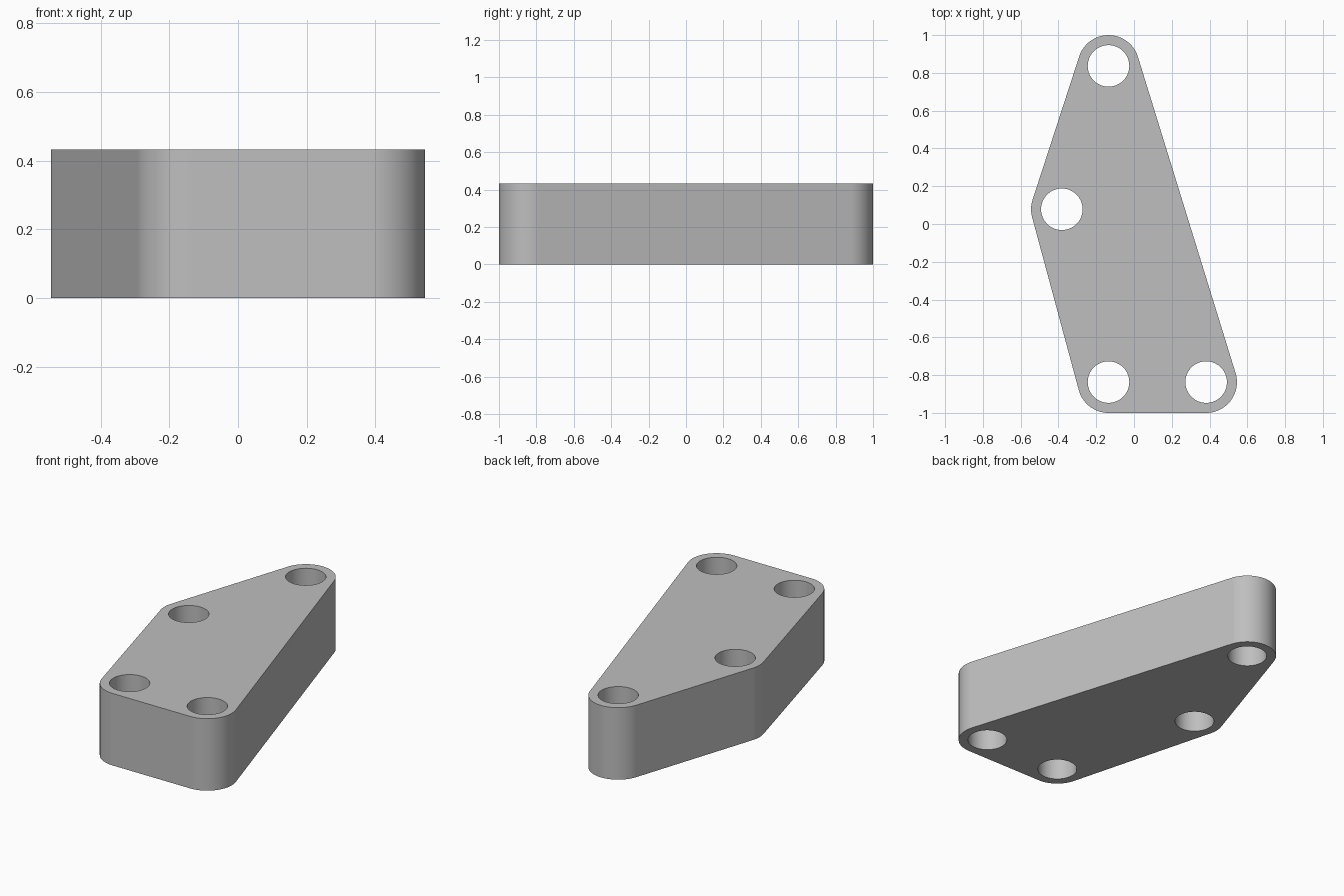
import bpy, bmesh
from math import atan2, cos, sin, pi, radians
from mathutils import Vector

cube = bpy.data.objects.get("Cube")
if cube:
    bpy.data.objects.remove(cube, do_unlink=True)

HEIGHT = 0.433
RIM = 0.163      # rounded corner radius
BORE = 0.11      # hole radius
# Hole centres, counter-clockwise
centres = [Vector(c) for c in ((-0.135, -0.837), (0.382, -0.837),
                               (-0.135, 0.837), (-0.382, 0.078))]


def arc(centre, radius, start, sweep, steps):
    return [centre + radius * Vector((cos(a), sin(a)))
            for a in (start + sweep * i / steps for i in range(steps + 1))]


def add_loop(bm, points):
    verts = [bm.verts.new((p.x, p.y, 0)) for p in points]
    return [bm.edges.new((v, verts[i - 1])) for i, v in enumerate(verts)]


# Outline: an arc round each hole, joined by tangent straight sides
outline = []
for i, c in enumerate(centres):
    before = c - centres[i - 1]
    after = centres[(i + 1) % len(centres)] - c
    start = atan2(-before.x, before.y)
    sweep = (atan2(-after.x, after.y) - start) % (2 * pi)
    outline += arc(c, RIM, start, sweep, max(6, round(sweep / radians(5))))

# Plate face with four holes, extruded upward
bm = bmesh.new()
edges = add_loop(bm, outline)
for c in centres:
    edges += add_loop(bm, arc(c, BORE, 0, 2 * pi, 64)[:-1])
bmesh.ops.triangle_fill(bm, edges=edges, use_beauty=True, normal=(0, 0, -1))
top = bmesh.ops.extrude_face_region(bm, geom=bm.faces[:], use_keep_orig=True)
bmesh.ops.translate(bm, vec=(0, 0, HEIGHT),
                    verts=[g for g in top["geom"] if isinstance(g, bmesh.types.BMVert)])
bmesh.ops.recalc_face_normals(bm, faces=bm.faces[:])
mesh = bpy.data.meshes.new("mounting_plate")
bm.to_mesh(mesh)
bm.free()

plate = bpy.data.objects.new("mounting_plate", mesh)
bpy.context.collection.objects.link(plate)

# Plain grey finish
grey = bpy.data.materials.new("plain_grey")
grey.use_nodes = True
colour = (0.52, 0.52, 0.52, 1)
grey.diffuse_color = colour
grey.node_tree.nodes["Principled BSDF"].inputs["Base Color"].default_value = colour
mesh.materials.append(grey)

# Smooth round walls, crisp rims
bpy.ops.object.select_all(action="DESELECT")
plate.select_set(True)
bpy.context.view_layer.objects.active = plate
bpy.ops.object.shade_smooth_by_angle(angle=radians(30))
weighted = plate.modifiers.new("flat_side_shading", "WEIGHTED_NORMAL")
weighted.keep_sharp = True
